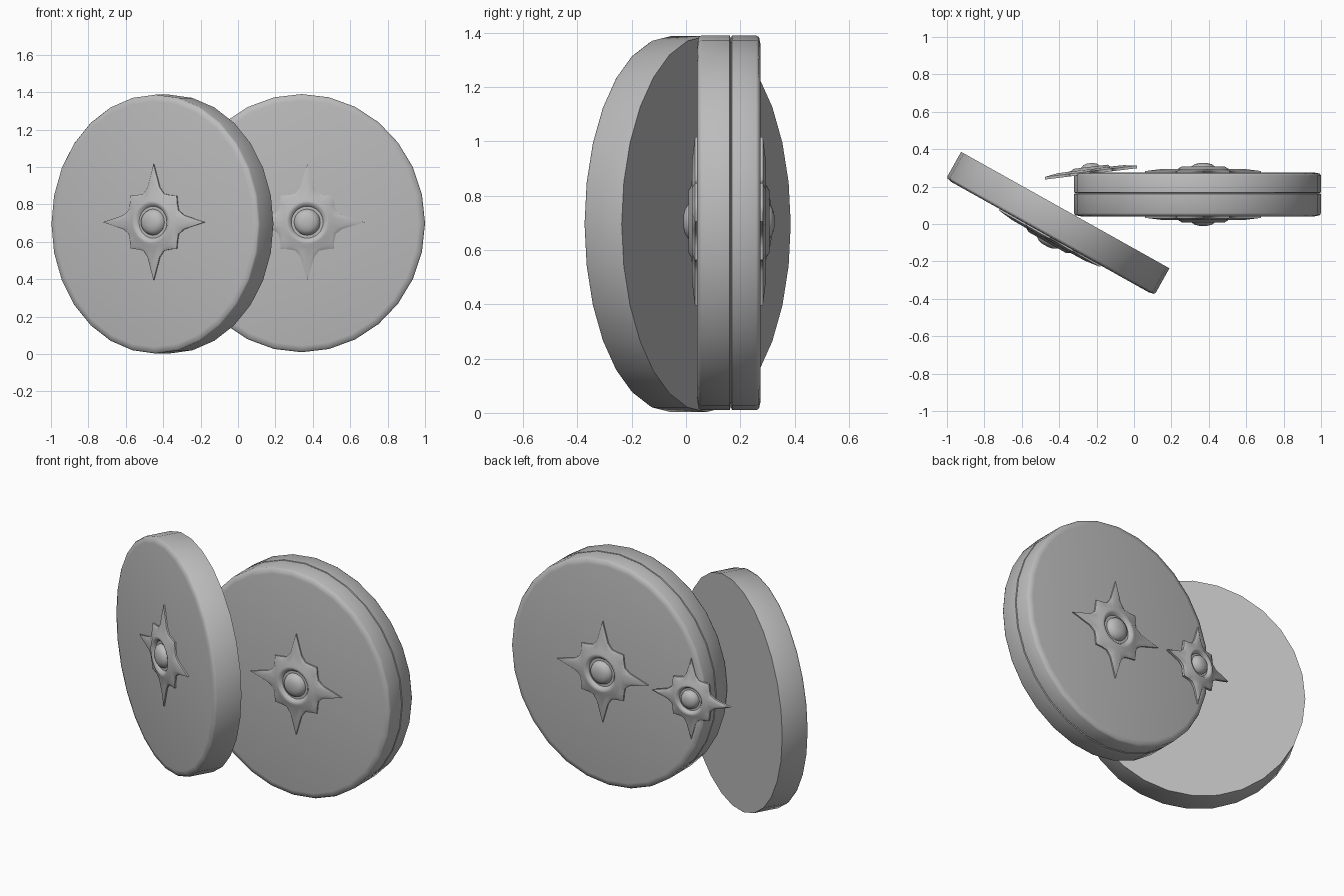
import bpy
import bmesh
from math import sin, cos, pi, radians
from mathutils import Matrix

cube = bpy.data.objects.get("Cube")
if cube:
    bpy.data.objects.remove(cube, do_unlink=True)

GREY = (0.5, 0.5, 0.5, 1.0)
stone = bpy.data.materials.new("plain_grey")
stone.use_nodes = True
stone.diffuse_color = GREY
stone.node_tree.nodes["Principled BSDF"].inputs["Base Color"].default_value = GREY


def build(name, rings, sides, place, angle, smooth):
    """Stack rings of (radius function, height) along the local front axis."""
    bm = bmesh.new()
    loops = []
    for radius, height in rings:
        loop = []
        for i in range(sides):
            a = 2 * pi * i / sides
            rx, rz = radius(i)
            loop.append(bm.verts.new((rx * cos(a), -height, rz * sin(a))))
        loops.append(loop)
    for low, high in zip(loops, loops[1:]):
        for i in range(sides):
            j = (i + 1) % sides
            bm.faces.new((low[i], low[j], high[j], high[i]))
    bm.faces.new(loops[0])
    bm.faces.new(loops[-1])
    bmesh.ops.recalc_face_normals(bm, faces=bm.faces)
    mesh = bpy.data.meshes.new(name)
    bm.to_mesh(mesh)
    bm.free()
    mesh.materials.append(stone)
    obj = bpy.data.objects.new(name, mesh)
    bpy.context.collection.objects.link(obj)
    obj.matrix_world = Matrix.Translation(place) @ Matrix.Rotation(radians(angle), 4, "Z")
    bpy.ops.object.select_all(action="DESELECT")
    obj.select_set(True)
    bpy.context.view_layer.objects.active = obj
    bpy.ops.object.shade_smooth_by_angle(angle=radians(smooth))
    return obj


def disc(name, width, height, profile, place, angle):
    # profile gives (inset from the rim, height along the axis)
    rings = [(lambda i, d=d: (width - d, height - d), h) for d, h in profile]
    return build(name, rings, 28, place, angle, 50)


# star outline: long cardinal points, short diagonal points
STAR = [0.31, 0.19, 0.165, 0.175, 0.20, 0.175, 0.165, 0.19]


def emblem(name, place, angle, scale=1.0):
    def star(mix):
        def radius(i):
            r = scale * (0.135 + (STAR[i % 8] - 0.135) * mix)
            return r, r
        return radius

    def circle(r):
        return lambda i: (r * scale, r * scale)

    # pointed plate, raised collar, valley, domed stud
    rings = [(star(1), -0.006), (star(1), 0.008), (star(0.5), 0.019),
             (circle(0.135), 0.02), (circle(0.115), 0.032), (circle(0.098), 0.03),
             (circle(0.085), 0.014), (circle(0.07), 0.014), (circle(0.064), 0.032),
             (circle(0.045), 0.045), (circle(0.02), 0.051)]
    return build(name, rings, 32, place, angle, 50)


# upright double-plate disc, with a fine seam around the middle
disc("double_disc", 0.66, 0.69,
     [(0.035, -0.117), (0.006, -0.111), (0, -0.10), (0, -0.011), (0.012, -0.007),
      (0, -0.003), (0, 0.10), (0.006, 0.111), (0.035, 0.117)],
     (0.34, 0.158, 0.70), 0)

# turned disc: rounded front rim, crisp flat back
TURN = -29.2
disc("turned_disc", 0.638, 0.692,
     [(0, -0.083), (0, 0.066), (0.006, 0.077), (0.035, 0.083)],
     (-0.408, 0.002, 0.695), TURN)

# emblems on the faces
emblem("front_emblem", (0.37, 0.041, 0.705), 0)
emblem("back_emblem", (0.37, 0.275, 0.705), 180)
emblem("turned_disc_emblem", (-0.448, -0.071, 0.705), TURN)
emblem("edge_emblem", (-0.23, 0.274, 0.70), 187, 0.8)
